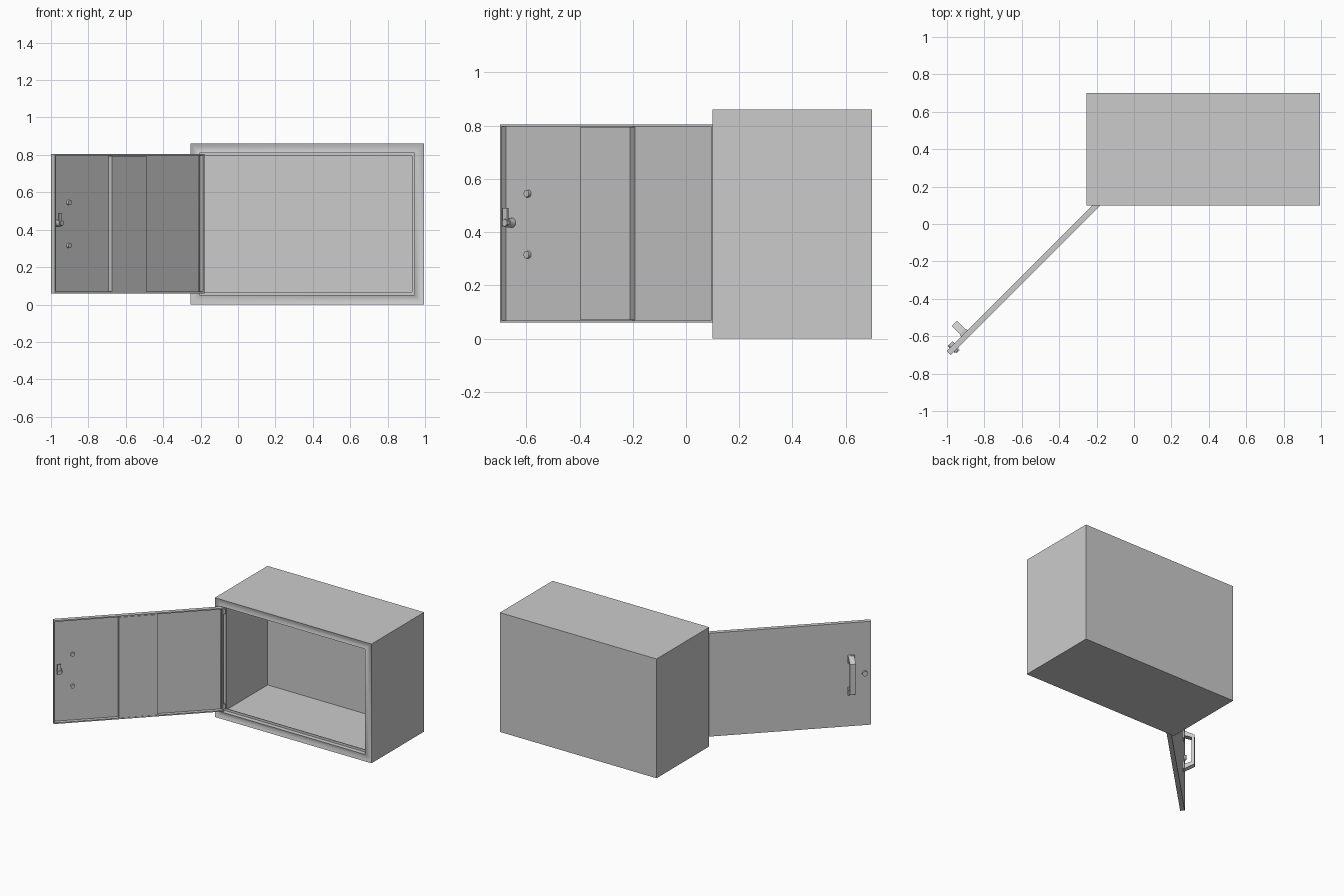
import bpy, bmesh, math
from mathutils import Matrix, Vector

if "Cube" in bpy.data.objects:
    bpy.data.objects.remove(bpy.data.objects["Cube"])

X0, X1, Y0, Y1, H = -0.255, 0.995, 0.10, 0.70, 0.86
# Door space: X runs from hinge to free edge, Y is the inner-face normal, Z up
DOOR = Matrix.Translation((-0.18, 0.10, 0)) @ Matrix.Rotation(math.radians(225), 4, 'Z')
DOOR_L, Z0, Z1, T = 1.131, 0.06, 0.805, 0.03


def finish(name, bm, matrix=Matrix(), smooth=False):
    bmesh.ops.recalc_face_normals(bm, faces=bm.faces)
    mesh = bpy.data.meshes.new(name)
    bm.to_mesh(mesh)
    bm.free()
    ob = bpy.data.objects.new(name, mesh)
    bpy.context.collection.objects.link(ob)
    ob.matrix_world = matrix
    if smooth:
        bpy.ops.object.select_all(action='DESELECT')
        ob.select_set(True)
        bpy.context.view_layer.objects.active = ob
        bpy.ops.object.shade_smooth_by_angle(angle=math.radians(40))
    return ob


def box_bm(lo, hi):
    lo, hi = Vector(lo), Vector(hi)
    bm = bmesh.new()
    bmesh.ops.create_cube(bm, size=1)
    for v in bm.verts:
        v.co = Vector((lo[i] + (v.co[i] + 0.5) * (hi[i] - lo[i]) for i in range(3)))
    return bm


def door_box(name, lo, hi):
    return finish(name, box_bm(lo, hi), DOOR)


def door_cyl(name, u, z, v0, v1, r, n=20):
    # round part whose axis goes through the door
    bm = bmesh.new()
    m = Matrix.Translation((u, (v0 + v1) / 2, z)) @ Matrix.Rotation(math.pi / 2, 4, 'X')
    bmesh.ops.create_cone(bm, cap_ends=True, segments=n, radius1=r, radius2=r,
                          depth=abs(v1 - v0), matrix=m)
    return finish(name, bm, DOOR, True)


# Cabinet shell: rectangular loops (inset, depth) from back, round the frame, to inner back
bm = bmesh.new()
loops = []
for d, y in [(0, Y1), (0, Y0), (0.012, Y0 + 0.006), (0.025, Y0 + 0.009),
             (0.038, Y0 + 0.006), (0.05, Y0), (0.05, Y0 + 0.032),
             (0.066, Y0 + 0.032), (0.066, Y0 + 0.037), (0.005, Y0 + 0.037), (0.005, Y1 - 0.005)]:
    loops.append([bm.verts.new(p) for p in
                  ((X0 + d, y, d), (X1 - d, y, d), (X1 - d, y, H - d), (X0 + d, y, H - d))])
for a, b in zip(loops, loops[1:]):
    for i in range(4):
        j = (i + 1) % 4
        bm.faces.new((a[i], a[j], b[j], b[i]))
bm.faces.new(loops[0])
bm.faces.new(loops[-1])
finish("cabinet_shell", bm, smooth=True)

# Door pan: inner face inset and pushed in, leaving a thin rim
bm = box_bm((0, -T, Z0), (DOOR_L, 0, Z1))
bm.normal_update()
face = max(bm.faces, key=lambda f: f.normal.y)
bmesh.ops.inset_region(bm, faces=[face], thickness=0.012)
ret = bmesh.ops.extrude_face_region(bm, geom=[face])
bmesh.ops.delete(bm, geom=[face], context='FACES_ONLY')
bmesh.ops.translate(bm, vec=(0, -0.025, 0),
                    verts=[g for g in ret["geom"] if isinstance(g, bmesh.types.BMVert)])
finish("door_panel", bm, DOOR)

# Raised stiffener down the middle of the inner face
door_box("door_stiffener", (0.438, -0.027, Z0 + 0.01), (0.70, 0.001, Z1 - 0.01))

# Pull handle: chamfered bracket profile (depth, height) extruded in width
outer = [(-0.028, 0.57), (-0.045, 0.57), (-0.106, 0.54)]
inner = [(-0.086, 0.522), (-0.045, 0.535), (-0.028, 0.535)]
mid = 0.86
profile = (outer + [(v, mid - z) for v, z in reversed(outer)]
           + [(v, mid - z) for v, z in reversed(inner)] + inner)
bm = bmesh.new()
a = [bm.verts.new((0.978, v, z)) for v, z in profile]
b = [bm.verts.new((1.018, v, z)) for v, z in profile]
n = len(profile)
for i in range(n):
    j = (i + 1) % n
    bm.faces.new((a[i], a[j], b[j], b[i]))
bm.faces.new(a)
bm.faces.new(list(reversed(b)))
finish("pull_handle", bm, DOOR)

# Handle feet and the bolts through the door
for k, z in enumerate((0.315, 0.545)):
    door_box(f"handle_foot_{k}", (0.974, -0.04, z - 0.027), (1.022, -0.029, z + 0.027))
    door_cyl(f"handle_bolt_{k}", 1.003, z, -0.028, -0.012, 0.014, 12)

# Lock barrel, nut and latch cam
door_cyl("lock_barrel", 1.09, 0.435, -0.044, 0.002, 0.018)
door_cyl("lock_nut", 1.09, 0.435, 0.0, 0.016, 0.014, 6)
door_box("latch_cam", (1.084, 0.002, 0.42), (1.109, 0.009, 0.49))

# Hinge pins at the top and bottom of the jamb
for k, z in enumerate((0.09, 0.775)):
    bm = bmesh.new()
    bmesh.ops.create_cone(bm, cap_ends=True, segments=12, radius1=0.009, radius2=0.009,
                          depth=0.035, matrix=Matrix.Translation((-0.19, 0.114, z)))
    finish(f"hinge_pin_{k}", bm, smooth=True)
